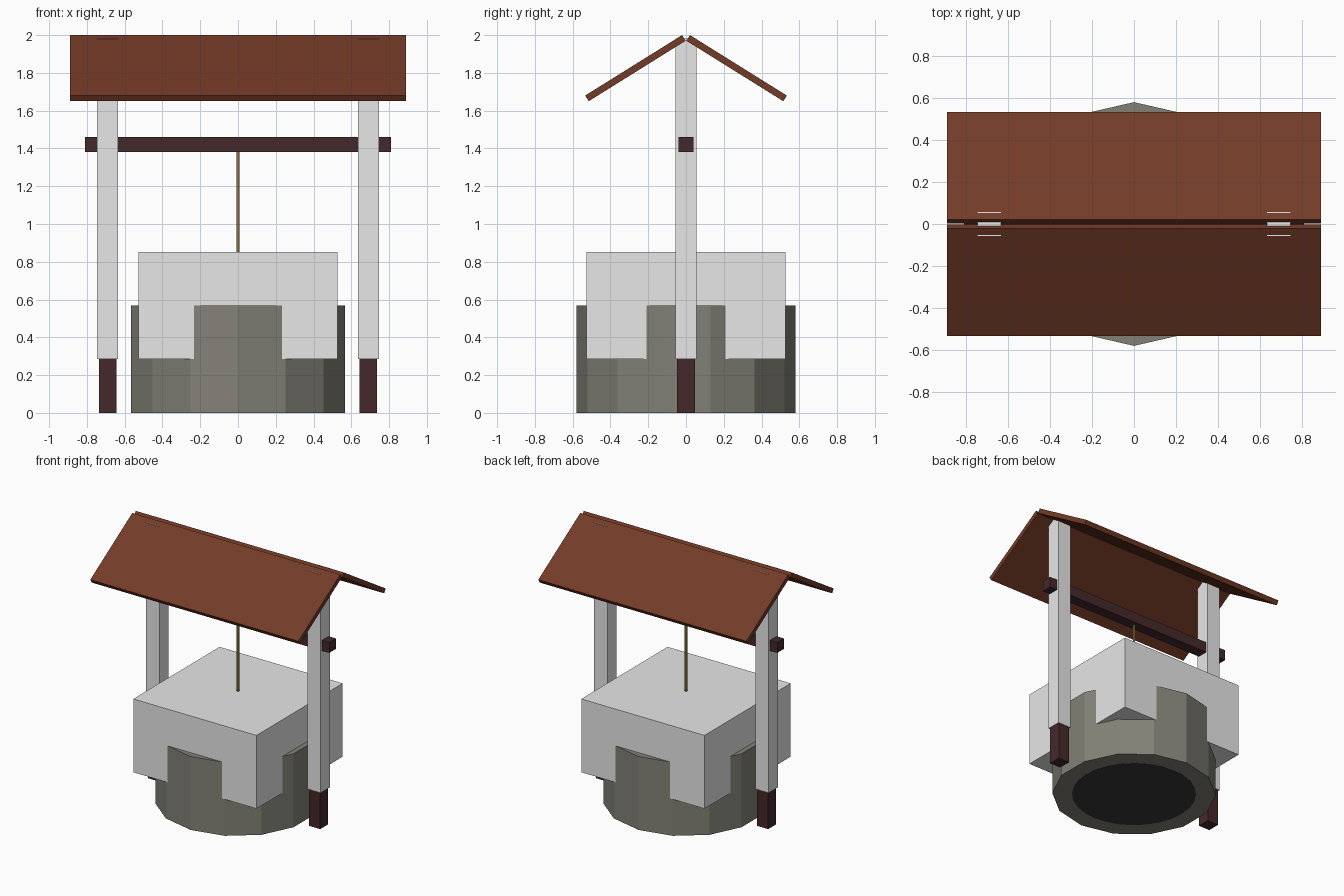
import bpy, bmesh, math

if "Cube" in bpy.data.objects:
    bpy.data.objects.remove(bpy.data.objects["Cube"], do_unlink=True)


def material(name, rgb):
    mat = bpy.data.materials.new(name)
    mat.use_nodes = True
    color = (*rgb, 1.0)
    mat.diffuse_color = color
    mat.node_tree.nodes["Principled BSDF"].inputs["Base Color"].default_value = color
    return mat


STONE = material("stone", (0.225, 0.22, 0.185))
PALE = material("pale grey", (0.8, 0.8, 0.8))
WOOD = material("dark wood", (0.06, 0.022, 0.024))
ROOF = material("roof brown", (0.175, 0.044, 0.02))
ROPE = material("rope tan", (0.27, 0.16, 0.045))
DARK = material("shaft black", (0.04, 0.04, 0.045))


def finish(name, bm, mat):
    bmesh.ops.recalc_face_normals(bm, faces=bm.faces)
    mesh = bpy.data.meshes.new(name)
    bm.to_mesh(mesh)
    bm.free()
    mesh.materials.append(mat)
    obj = bpy.data.objects.new(name, mesh)
    bpy.context.collection.objects.link(obj)
    return obj


def box(name, x, y, z, mat):
    """Box from (min, max) ranges on each axis."""
    bm = bmesh.new()
    bmesh.ops.create_cube(bm, size=1)
    for v in bm.verts:
        v.co = [r[0] + (c + 0.5) * (r[1] - r[0]) for c, r in zip(v.co, (x, y, z))]
    return finish(name, bm, mat)


def prism(name, sides, radius, z0, z1, mat):
    """Upright prism with a corner on the y axis."""
    bm = bmesh.new()
    ring = [(radius * math.sin(math.tau * i / sides),
             radius * math.cos(math.tau * i / sides), z0) for i in range(sides)]
    face = bm.faces.new([bm.verts.new(p) for p in ring])
    grown = bmesh.ops.extrude_face_region(bm, geom=[face], use_keep_orig=True)
    top = [g for g in grown["geom"] if isinstance(g, bmesh.types.BMVert)]
    bmesh.ops.translate(bm, verts=top, vec=(0, 0, z1 - z0))
    return finish(name, bm, mat)


# Well body: fourteen-sided stone ring with a large pale block set into it
prism("well_wall", 14, 0.58, 0.0, 0.568, STONE)
prism("well_shaft_base", 28, 0.44, -0.001, 0.02, DARK)
box("well_block", (-0.527, 0.527), (-0.527, 0.527), (0.285, 0.852), PALE)

# Posts on dark feet
for side, cx in (("left", 0.69), ("right", -0.69)):
    box(f"{side}_post", (cx - 0.056, cx + 0.056), (-0.056, 0.056), (0.285, 1.981), PALE)
    box(f"{side}_foot", (cx - 0.047, cx + 0.047), (-0.048, 0.048), (0.0, 0.286), WOOD)

# Cross beam and rope
box("cross_beam", (-0.81, 0.81), (-0.041, 0.041), (1.38, 1.46), WOOD)
rope = prism("rope", 12, 0.009, 0.6, 1.39, ROPE)
rope.data.shade_smooth()
rope.data.set_sharp_from_angle(angle=math.radians(40))

# Two sloping roof slabs meeting at the ridge
profile = [(0.002, 1.97), (0.021, 2.0), (0.534, 1.68), (0.515, 1.65)]
for name, sign in (("back_roof_slab", 1), ("front_roof_slab", -1)):
    bm = bmesh.new()
    ends = [[bm.verts.new((x, sign * y, z)) for y, z in profile] for x in (-0.89, 0.89)]
    for end in ends:
        bm.faces.new(end)
    for i in range(4):
        j = (i + 1) % 4
        bm.faces.new((ends[0][i], ends[0][j], ends[1][j], ends[1][i]))
    finish(name, bm, ROOF)
